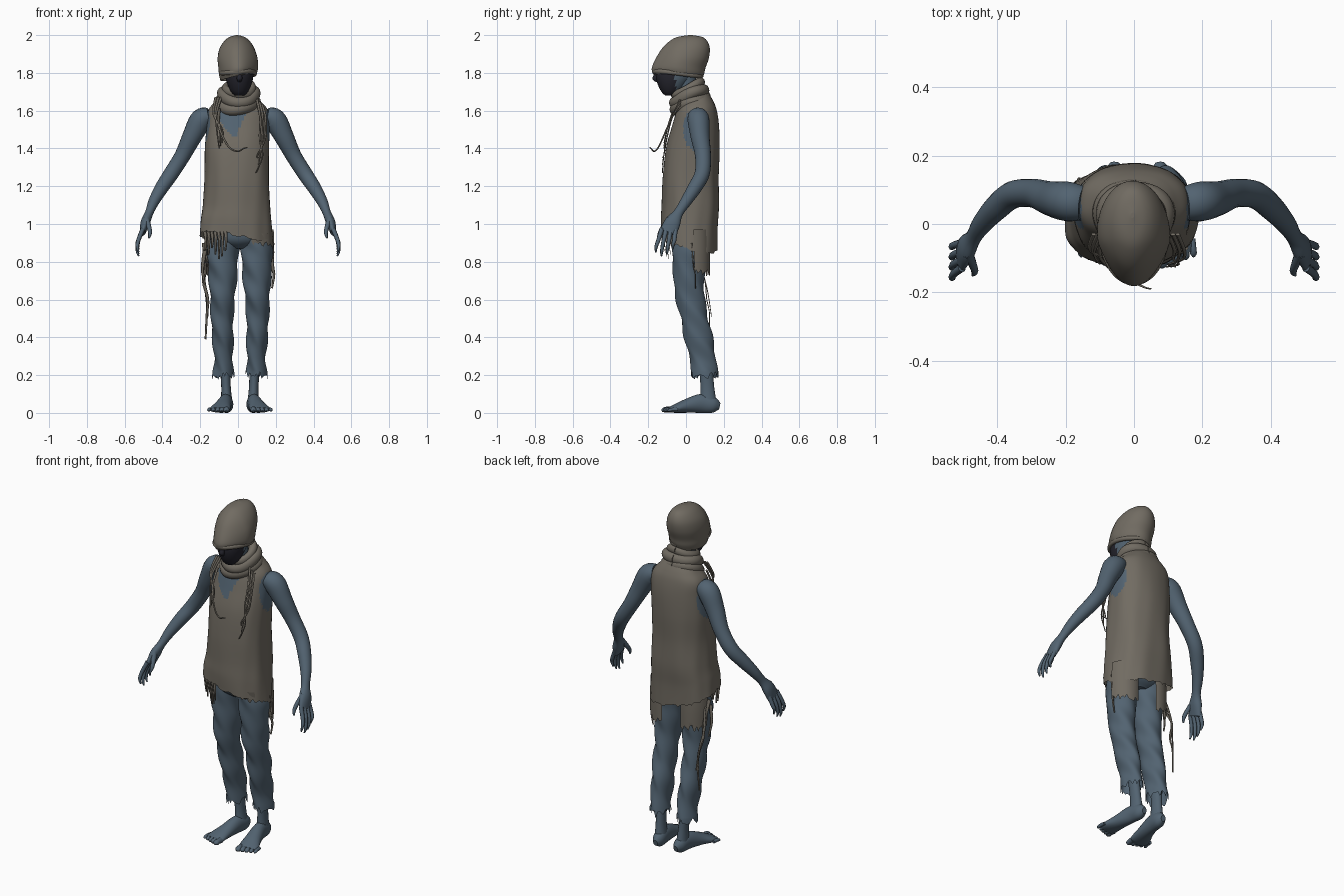
import bpy, bmesh, math, random
from mathutils import Vector

random.seed(4)
if "Cube" in bpy.data.objects:
    bpy.data.objects.remove(bpy.data.objects["Cube"])


def material(name, rgb):
    m = bpy.data.materials.new(name)
    m.use_nodes = True
    m.diffuse_color = (*rgb, 1)
    node = m.node_tree.nodes["Principled BSDF"]
    node.inputs["Base Color"].default_value = (*rgb, 1)
    node.inputs["Roughness"].default_value = 0.9
    return m


CLOTH = material("worn cloth", (0.165, 0.148, 0.122))
SKIN = material("slate blue skin", (0.085, 0.125, 0.165))
DARK = material("dark face", (0.018, 0.018, 0.026))
X, Y, Z = Vector((1, 0, 0)), Vector((0, 1, 0)), Vector((0, 0, 1))
FULL = (0, math.tau)


def spline(keys, n):
    """Smooth interpolation through keys of any width."""
    out = []
    last = len(keys) - 1
    for i in range(n + 1):
        u = i / n * last
        k = min(int(u), last - 1)
        f = u - k
        quad = (keys[max(k - 1, 0)], keys[k], keys[k + 1], keys[min(k + 2, last)])
        out.append([b + f / 2 * (c - a + f * (2*a - 5*b + 4*c - d + f * (3*b - a - 3*c + d)))
                    for a, b, c, d in zip(*quad)])
    return out


def tube(name, keys, mats, sides=16, rows=24, ref=Y, level=False, power=1,
         arc=FULL, warp=None, caps=(True, True), rule=None):
    """Skin rings along keys of (x, y, z, width, depth)."""
    path = spline(keys, rows)
    centres = [Vector(p[:3]) for p in path]
    closed = arc == FULL
    bm = bmesh.new()
    rings = []
    for i, p in enumerate(path):
        side, up = X, Y
        if not level:
            t = (centres[min(i + 1, rows)] - centres[max(i - 1, 0)]).normalized()
            side = t.cross(ref).normalized()
            up = side.cross(t)
        ring = []
        for j in range(sides if closed else sides + 1):
            a = arc[0] + (arc[1] - arc[0]) * j / sides
            c, s = math.cos(a), math.sin(a)
            c, s = math.copysign(abs(c) ** power, c), math.copysign(abs(s) ** power, s)
            v = centres[i] + side * max(p[3], .001) * c + up * max(p[4], .001) * s
            ring.append(bm.verts.new(warp(v, a, i / rows) if warp else v))
        rings.append(ring)
    for lo, hi in zip(rings, rings[1:]):
        for j in range(sides):
            k = (j + 1) % len(lo)
            bm.faces.new((lo[j], lo[k], hi[k], hi[j]))
    if closed:
        for end, ring in zip(caps, (rings[0], rings[-1])):
            if end:
                bm.faces.new(ring)
    bmesh.ops.recalc_face_normals(bm, faces=bm.faces)
    for f in bm.faces:
        f.smooth = len(f.verts) == 4
        if rule:
            f.material_index = rule(f.calc_center_median())
    mesh = bpy.data.meshes.new(name)
    bm.to_mesh(mesh)
    bm.free()
    for m in mats:
        mesh.materials.append(m)
    obj = bpy.data.objects.new(name, mesh)
    bpy.context.collection.objects.link(obj)
    return obj


# Sleeveless tunic with slanted hem, open neck and arm holes
def tunic_warp(v, a, t):
    fold = 1 + .014 * math.sin(5 * a + 9 * v.z) * (1 - t) + .008 * math.sin(11 * a - 6 * v.z) * (1 - t)
    w = max(0, 1 - t * 4)
    drop = .01 - .2 * v.x - .25 * v.y
    return Vector((v.x * fold, (v.y - .03) * fold + .03, v.z + w * drop + (t == 0) * random.uniform(-.01, .006)))


def tunic_rule(c):
    neck = c.y < 0 and c.z > 1.45 + max((-.02 - c.x) * 1.2, (c.x + .02) * 2.2) and -.1 < c.x < .05
    hole = abs(c.x) > .12 and ((c.y - .05) / .065) ** 2 + ((c.z - 1.5) / .11) ** 2 < 1
    return int(neck or hole)


tube("tunic", [(-.01, .02, .9, .196, .148), (-.01, .02, 1, .188, .15), (-.007, .025, 1.1, .178, .152),
               (-.005, .025, 1.25, .17, .148), (-.005, .035, 1.4, .17, .142), (0, .05, 1.52, .166, .124),
               (0, .057, 1.6, .158, .106), (0, .06, 1.65, .12, .085), (0, .055, 1.7, .07, .06)],
     [CLOTH, SKIN], 88, 80, level=True, power=.86, warp=tunic_warp, caps=(False, True), rule=tunic_rule)
tube("pelvis", [(0, .02, .87, .06, .06), (0, .02, .92, .15, .11), (0, .02, 1.05, .16, .12)],
     [SKIN], level=True)

# Neck and head
tube("neck", [(0, .05, 1.6, .06, .06), (0, .01, 1.7, .052, .055), (0, -.01, 1.8, .06, .06)], [SKIN], level=True)
tube("head", [(.008, -.085, 1.68, .025, .025), (.008, -.08, 1.7, .045, .05), (.008, -.072, 1.74, .064, .078),
              (.006, -.058, 1.79, .076, .102), (0, -.04, 1.86, .08, .11)],
     [SKIN, DARK], 32, 16, level=True, rule=lambda c: int(c.y < -.055))
tube("nose", [(.008, -.15, 1.81, .01, .01), (.008, -.163, 1.77, .015, .016), (.008, -.155, 1.752, .008, .006)],
     [DARK], 10, 8, level=True)


# Slouched cap with a rolled brim, narrower towards the front
def cap_warp(v, a, t):
    pinch = 1 - 1.8 * max(0, -.05 - v.y)
    lift = (1 - t) ** 3 * (.16 * v.x - .08 * (v.y + .04))
    crease = 1 + .02 * math.sin(3 * a + 25 * v.z) * (1 - t)
    return Vector((v.x * pinch * crease, v.y, v.z + lift))


tube("cap", [(0, -.042, 1.775, .094, .126), (0, -.042, 1.8, .102, .138), (0, -.038, 1.83, .105, .141),
             (-.003, -.018, 1.88, .105, .139), (-.005, 0, 1.93, .092, .126), (-.005, .013, 1.968, .068, .1),
             (-.005, .02, 1.99, .04, .066), (-.005, .025, 2, .005, .008)],
     [CLOTH], 48, 36, level=True, warp=cap_warp, caps=(False, True))


def loop(name, c, rx, ry, r, tilt, wave):
    """Closed, tilted band of cloth, seam at the back."""
    keys = []
    for i in range(25):
        a = math.pi / 2 + math.tau * i / 24
        x, y = rx * math.cos(a), ry * math.sin(a)
        keys.append((c[0] + x, c[1] + y, c[2] + tilt * y + wave * math.sin(2 * a + c[2] * 40),
                     r * (1 + .12 * math.sin(3 * a)), r * 1.15))
    return tube(name, keys, [CLOTH], 14, 72, ref=Z)


loop("cap_brim", (0, -.042, 1.797), .09, .125, .011, -.08, .004)
loop("scarf_lower", (0, .025, 1.642), .094, .082, .027, .4, .008)
loop("scarf_middle", (.004, .02, 1.682), .088, .08, .027, .4, -.008)
loop("scarf_upper", (.005, .012, 1.717), .07, .07, .021, .45, .005)
tube("scarf_core", [(0, .045, 1.6, .1, .085), (0, .03, 1.66, .09, .07), (0, .045, 1.72, .065, .055)],
     [CLOTH], level=True)


def strand(name, points, w=.007, d=.005):
    n = len(points) - 1
    keys = [(*p, w * (1 - .6 * i / n), d * (1 - .5 * i / n)) for i, p in enumerate(points)]
    return tube(name, keys, [CLOTH], 6, 20)


# Hanging scarf cords
for i in range(3):
    k = i * .014
    strand("right_cord", [(-.09 - k, -.03, 1.67), (-.115 - k / 2, -.075, 1.58),
                          (-.112 + k, -.1, 1.5), (-.1 + k / 2, -.117, 1.4 + k)])
    strand("left_cord", [(.1 + k, -.03, 1.66 - k), (.118 + k, -.075, 1.56), (.115 + k, -.102, 1.45),
                         (.13 - k, -.118, 1.36), (.095 + k, -.125, 1.27 + 3 * k)])
strand("loose_cord", [(-.1, -.05, 1.61), (-.1, -.095, 1.52), (-.075, -.125, 1.45), (-.04, -.15, 1.4),
                      (.0, -.17, 1.385), (.03, -.185, 1.4), (.05, -.19, 1.405)])


def cuff_warp(v, a, t):
    wrinkle = .004 * math.sin(3 * a + 38 * v.z)
    ragged = random.uniform(-.035, .015) if t == 1 else 0
    return v + Vector((wrinkle, wrinkle, ragged))


def ragged_edge(v, a, t):
    return v + Z * (random.uniform(-.025, .02) if t == 1 else 0)


ARM = [(.15, .06, 1.57, .045, .05), (.195, .066, 1.55, .06, .058), (.245, .075, 1.46, .051, .05),
       (.295, .09, 1.36, .042, .042), (.355, .085, 1.265, .04, .04), (.405, .045, 1.19, .036, .037),
       (.445, 0, 1.12, .029, .03), (.47, -.04, 1.06, .022, .026), (.49, -.07, 1.01, .025, .042),
       (.505, -.095, .955, .016, .046)]
LEG = [(.07, .03, .98, .085, .1), (.099, .015, .86, .083, .09), (.1, .015, .74, .077, .082),
       (.102, .02, .62, .066, .078), (.104, .045, .5, .059, .072), (.1, .07, .38, .055, .076),
       (.097, .09, .28, .049, .067), (.098, .1, .21, .055, .071)]
SHIN = [(.092, .1, .32, .033, .038), (.084, .112, .15, .025, .036), (.08, .118, .05, .032, .045)]
FOOT = [(.076, .178, .035, .014, .018), (.078, .145, .042, .033, .042), (.085, .08, .05, .036, .05),
        (.1, 0, .036, .045, .036), (.115, -.06, .022, .056, .022), (.12, -.088, .016, .052, .014)]

for word, sign in (("left", 1), ("right", -1)):
    def place(keys, offset=0):
        return [(k[0] if sign > 0 else offset - k[0], *k[1:]) for k in keys]

    # Arm, fingers and thumb
    tube(word + "_arm", place(ARM), [SKIN], 20, 48)
    for i, tip in enumerate((.85, .83, .84, .865)):
        y = -.128 + .024 * i
        tube(word + "_finger", place([(.503, y, .975, .012, .013), (.527, y - .018 + .004 * i, .915, .011, .011),
                                      (.533, y - .03 + .006 * i, tip + .03, .009, .009),
                                      (.526, y - .032 + .006 * i, tip, .004, .004)]), [SKIN], 8, 14)
    tube(word + "_thumb", place([(.486, -.085, 1.03, .016, .018), (.47, -.122, .98, .012, .013),
                                 (.466, -.14, .95, .01, .01), (.472, -.15, .925, .004, .004)]), [SKIN], 8, 12)

    # Ragged trouser leg, bare shin, foot and toes
    shift = .02
    tube(word + "_trouser_leg", place(LEG, shift), [SKIN], 32, 48, level=True,
         warp=cuff_warp, caps=(True, False))
    tube(word + "_shin", place(SHIN, shift), [SKIN], 16, 12, level=True)
    tube(word + "_foot", place(FOOT, shift), [SKIN], 20, 24, ref=Z)
    for i in range(5):
        x, y, r = .078 + .023 * i, -.075 + .008 * i, .0155 - .0015 * i
        tube(word + "_toe", place([(x, y, .018, r, r), (x + .003, y - .03, .018, r, r),
                                   (x + .004, y - .045, .014, r, r * .8), (x + .004, y - .053, .01, r / 3, r / 3)], shift),
             [SKIN], 10, 10, ref=Z)

    # Torn cloth patch behind the thigh
    arc = (.15, 1.9) if sign > 0 else (math.pi - 1.9, math.pi - .15)
    tube(word + "_back_patch", place([(.1, .025, .97, .09, .1), (.1, .028, .85, .093, .1),
                                      (.1, .03, .745, .09, .097)], shift),
         [CLOTH], 18, 10, level=True, arc=arc, warp=ragged_edge)

# Small torn flap below the front hem
tube("front_flap", [(.1, .015, .95, .093, .112), (.1, .015, .895, .09, .1)], [CLOTH], 10, 4,
     level=True, arc=(4.4, 5.4), warp=ragged_edge)

# Tatters hanging from the hem
for i in range(7):
    x = -.175 + .018 * i
    y = -.06 - .011 * i
    strand("front_tatter", [(x, y, .96), (x + .004, y, .91), (x, y + .012, random.uniform(.8, .88))], .01, .003)
strand("long_right_tatter", [(-.18, .04, .9), (-.168, .07, .78), (-.182, .1, .7), (-.16, .11, .6),
                             (-.165, .125, .52), (-.172, .12, .39)], .012, .004)
strand("rear_right_tatter", [(-.165, .06, .86), (-.182, .09, .74), (-.17, .115, .64), (-.16, .135, .51)], .01, .004)
strand("short_right_tatter", [(-.175, .02, .86), (-.188, .03, .76), (-.175, .04, .68)], .012, .004)
strand("left_tatter", [(.18, .03, .9), (.182, .04, .78), (.19, .05, .73), (.18, .05, .66)], .012, .004)
